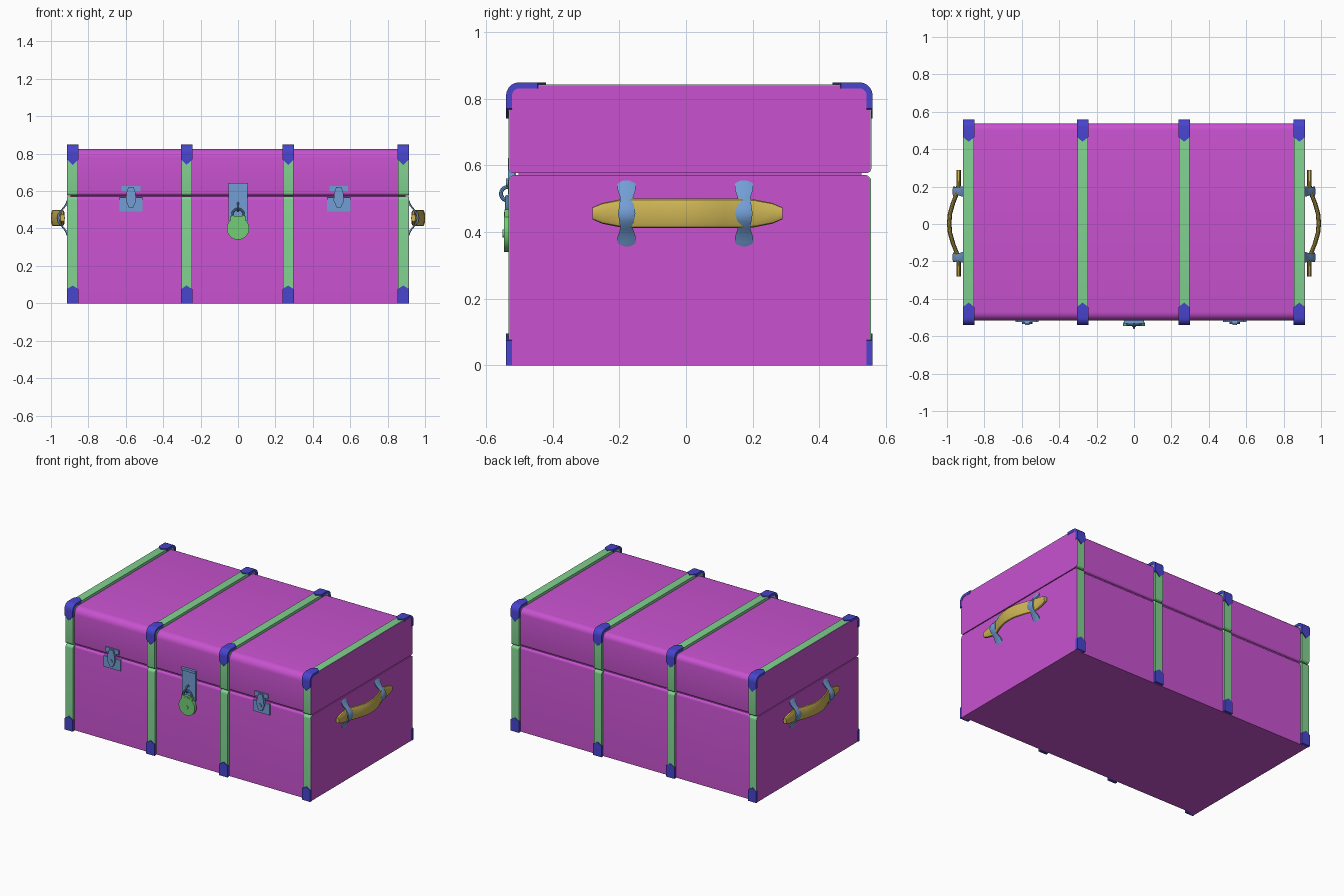
import bpy, bmesh, math
from mathutils import Matrix

if "Cube" in bpy.data.objects:
    bpy.data.objects.remove(bpy.data.objects["Cube"], do_unlink=True)


def material(name, rgb):
    m = bpy.data.materials.new(name)
    m.use_nodes = True
    m.diffuse_color = (*rgb, 1)
    m.node_tree.nodes["Principled BSDF"].inputs["Base Color"].default_value = (*rgb, 1)
    return m


MAGENTA = material("magenta panel", (0.58, 0.085, 0.63))
GREEN = material("green strap", (0.22, 0.64, 0.28))
BLUE = material("blue corner", (0.065, 0.058, 0.62))
YELLOW = material("yellow handle", (0.61, 0.456, 0.09))
STEEL = material("pale blue metal", (0.17, 0.34, 0.66))
LOCK = material("lock green", (0.17, 0.61, 0.18))


def finish(name, bm, mat, angle=35):
    bmesh.ops.recalc_face_normals(bm, faces=bm.faces)
    mesh = bpy.data.meshes.new(name)
    bm.to_mesh(mesh)
    bm.free()
    mesh.materials.append(mat)
    mesh.shade_smooth()
    mesh.set_sharp_from_angle(angle=math.radians(angle))
    ob = bpy.data.objects.new(name, mesh)
    bpy.context.collection.objects.link(ob)
    return ob


def loft(name, rings, mat, closed=False):
    """Skin equal-length rings of points, capping the ends unless closed."""
    bm = bmesh.new()
    rows = [[bm.verts.new(p) for p in ring] for ring in rings]
    n = len(rows[0])
    pairs = list(zip(rows, rows[1:]))
    if closed:
        pairs.append((rows[-1], rows[0]))
    for a, b in pairs:
        for i in range(n):
            j = (i + 1) % n
            bm.faces.new((a[i], a[j], b[j], b[i]))
    if not closed:
        bm.faces.new(rows[0])
        bm.faces.new(rows[-1])
    return finish(name, bm, mat)


def prism_x(name, profile, x0, x1, mat):
    return loft(name, [[(x, y, z) for y, z in profile] for x in (x0, x1)], mat)


def prism_y(name, profile, y0, y1, mat):
    return loft(name, [[(x, y, z) for x, z in profile] for y in (y0, y1)], mat)


def rounded(a0, a1, b0, b1, radii):
    """Rectangle with a radius per corner, anticlockwise from the low corner."""
    pts = []
    for k, (a, b, sa, sb) in enumerate(((a0, b0, 1, 1), (a1, b0, -1, 1),
                                        (a1, b1, -1, -1), (a0, b1, 1, -1))):
        r = radii[k]
        for i in range(6 if r else 1):
            t = math.pi * (1 + k / 2 + i / 10)
            pts.append((a + sa * r + r * math.cos(t), b + sb * r + r * math.sin(t))
                       if r else (a, b))
    return pts


def box(name, x0, x1, y0, y1, z0, z1, mat):
    return prism_x(name, [(y0, z0), (y1, z0), (y1, z1), (y0, z1)], x0, x1, mat)


def disc(name, x, z, r, y0, y1, mat):
    ring = [(x + r * math.cos(k * math.pi / 14), z + r * math.sin(k * math.pi / 14))
            for k in range(28)]
    return prism_y(name, ring, y0, y1, mat)


def torus(name, centre, big, small, axis, mat):
    rings = []
    for i in range(20):
        t = i * math.pi / 10
        ring = []
        for j in range(8):
            s = j * math.pi / 4
            d = big + small * math.cos(s)
            u, v, w = d * math.cos(t), d * math.sin(t), small * math.sin(s)
            p = (w, u, v) if axis == "x" else (u, w, v)
            ring.append([c + q for c, q in zip(centre, p)])
        rings.append(ring)
    return loft(name, rings, mat, closed=True)


FRONT, BACK, SEAM, TOP = -0.515, 0.538, 0.574, 0.825


def base_profile(o=0, z0=0):
    return rounded(FRONT - o, BACK + o, z0, SEAM - 0.003, (0, 0, 0.018, 0.018))


def lid_profile(o=0):
    return rounded(FRONT - o, BACK + o, SEAM + 0.003, TOP + o, (0.014, 0.014, 0.035, 0.045))


# Chest body and lid, with raised end panels
prism_x("chest_base", base_profile(), -0.9, 0.9, MAGENTA)
prism_x("chest_lid", lid_profile(), -0.9, 0.9, MAGENTA)
box("seam_core", -0.895, 0.895, FRONT + 0.012, BACK - 0.012, 0.55, 0.6, MAGENTA)
for side, s in (("left", 1), ("right", -1)):
    prism_x(side + "_base_panel", base_profile(0.014), s * 0.87, s * 0.913, MAGENTA)
    prism_x(side + "_lid_panel", lid_profile(0.015), s * 0.87, s * 0.913, MAGENTA)


def corner_cap(name, x, stations):
    """Bent plate with pointed ends: station is point, outward normal, point shift."""
    h, t = 0.031, 0.018
    rings = []
    for y, z, ny, nz, dy, dz in stations:
        outer = [(x - h, y, z), (x, y + dy, z + dz), (x + h, y, z)]
        rings.append(outer + [(a, b - t * ny, c - t * nz) for a, b, c in reversed(outer)])
    loft(name, rings, BLUE)


# Straps and their metal ends
for n, x in enumerate((-0.884, -0.275, 0.268, 0.884), 1):
    prism_x(f"base_strap_{n}", base_profile(0.017, 0.003), x - 0.028, x + 0.028, GREEN)
    prism_x(f"lid_strap_{n}", lid_profile(0.018), x - 0.028, x + 0.028, GREEN)
    for where, s, y in (("front", -1, -0.54), ("back", 1, 0.56)):
        corner_cap(f"{where}_foot_cap_{n}", x,
                   [(y, 0, s, 0, 0, 0), (y, 0.075, s, 0, 0, 0.02)])
        r, top = 0.04, 0.849
        path = [(y, 0.77, s, 0, 0, -0.03)]
        for i in range(6):
            c, q = math.cos(i * math.pi / 10), math.sin(i * math.pi / 10)
            path.append((y - s * r * (1 - c), top - r * (1 - q), s * c, q, 0, 0))
        path.append((y - s * 0.095, top, 0, 1, -s * 0.025, 0))
        corner_cap(f"{where}_top_cap_{n}", x, path)

# Side handles with two brackets each
half = [(0.285, 0.938, 0.018), (0.255, 0.938, 0.031), (0.2, 0.938, 0.042),
        (0.165, 0.945, 0.044), (0.11, 0.967, 0.044), (0.05, 0.984, 0.044)]
grip = ([(-y, x, h) for y, x, h in half] + [(0, 0.988, 0.044)] + half[::-1])
section = [(math.cos(k * math.pi / 6), math.sin(k * math.pi / 6)) for k in range(12)]
lower = [(0.355, 0.912, 0.015), (0.368, 0.918, 0.027), (0.385, 0.925, 0.027),
         (0.41, 0.945, 0.019), (0.432, 0.964, 0.022)]
bracket = lower + [(0.456, 0.97, 0.026)] + [(0.912 - z, x, h) for z, x, h in lower[::-1]]
for side, s in (("left", 1), ("right", -1)):
    loft(side + "_handle",
         [[(s * (x + 0.012 * c), y + 0.004, 0.456 + h * math.copysign(abs(q) ** 0.6, q))
           for c, q in section] for y, x, h in grip], YELLOW)
    for end, y in (("front", -0.178), ("back", 0.174)):
        loft(f"{side}_{end}_bracket",
             [[(s * (x - 0.012), y - h, z), (s * (x - 0.003), y - h, z),
               (s * x, y - h * 0.5, z), (s * x, y + h * 0.5, z),
               (s * (x - 0.003), y + h, z), (s * (x - 0.012), y + h, z)]
              for z, x, h in bracket], STEEL)

# Two side latches
for side, x in (("right", -0.572), ("left", 0.539)):
    box(side + "_latch_upper", x - 0.05, x + 0.05, -0.523, -0.51, 0.597, 0.628, STEEL)
    box(side + "_latch_lower", x - 0.062, x + 0.062, -0.523, -0.51, 0.492, 0.565, STEEL)
    tongue = [(x + a, z) for a, z in ((-0.012, 0.512), (0.012, 0.512), (0.028, 0.55),
                                     (0.024, 0.59), (0.014, 0.622), (-0.014, 0.622),
                                     (-0.024, 0.59), (-0.028, 0.55))]
    prism_y(side + "_latch_tongue", tongue, -0.534, -0.515, STEEL)
    disc(side + "_latch_knob", x, 0.548, 0.012, -0.54, -0.53, STEEL)

# Central hasp and padlock
box("hasp_plate", -0.051, 0.051, -0.525, -0.51, 0.44, 0.635, STEEL)
box("hasp_hinge", -0.053, 0.053, -0.532, -0.51, 0.628, 0.644, STEEL)
torus("hasp_staple", (0, -0.535, 0.515), 0.02, 0.006, "x", STEEL)
torus("padlock_shackle", (0, -0.537, 0.475), 0.03, 0.006, "y", STEEL)
disc("padlock_body", 0, 0.4, 0.06, -0.546, -0.526, LOCK)
box("padlock_shoulder", -0.04, 0.04, -0.544, -0.527, 0.41, 0.468, LOCK)
disc("keyhole_cover", 0, 0.395, 0.012, -0.55, -0.545, LOCK)
